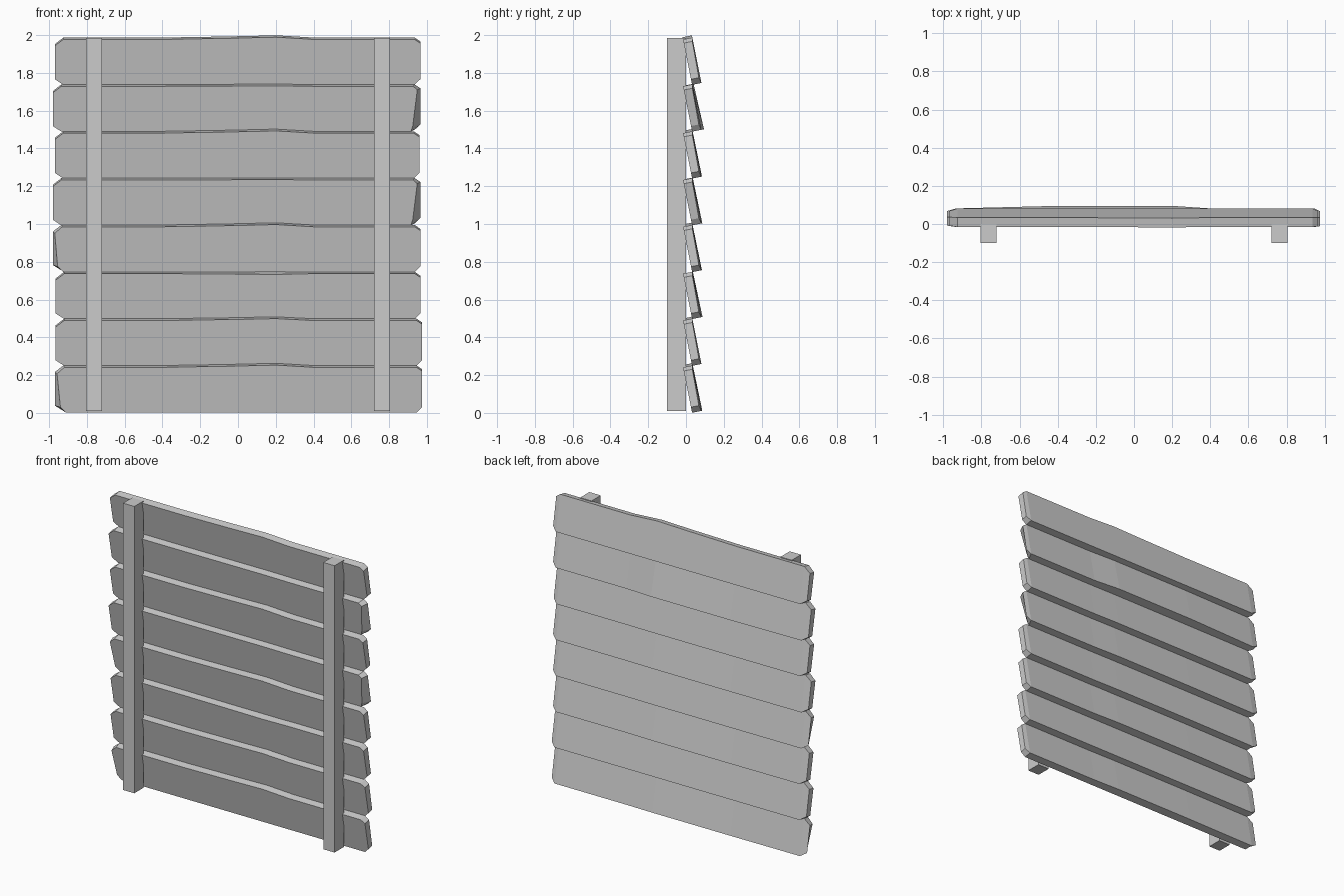
import bpy
import bmesh
from math import atan
from mathutils import Matrix, Vector

cube = bpy.data.objects.get("Cube")
if cube:
    bpy.data.objects.remove(cube, do_unlink=True)

grey = bpy.data.materials.new("weathered grey")
grey.use_nodes = True
grey.diffuse_color = (0.6, 0.6, 0.6, 1)
grey.node_tree.nodes["Principled BSDF"].inputs["Base Color"].default_value = (0.6, 0.6, 0.6, 1)

HEIGHT, THICK, PITCH = 0.245, 0.05, 0.248
TILT = Matrix.Rotation(atan(0.2), 4, "X")


def add_object(name, bm):
    bmesh.ops.recalc_face_normals(bm, faces=bm.faces[:])
    mesh = bpy.data.meshes.new(name)
    bm.to_mesh(mesh)
    bm.free()
    mesh.materials.append(grey)
    obj = bpy.data.objects.new(name, mesh)
    bpy.context.collection.objects.link(obj)
    return obj


def plank(name, z, left, right, bump, cut_left, cut_right, swell):
    """Rough board lofted along x, with clipped corners and a slight wave."""
    half = HEIGHT / 2
    # x, trim at bottom, trim at top, extra back thickness, front inset
    stations = [
        (left, 0.03, 0.035, -0.008, cut_left),
        (left + 0.045, 0, 0, 0, cut_left / 2),
        (-0.4, 0, 0, swell, 0),
        (-0.05, 0, -bump / 2, swell, 0),
        (0.2, 0, -bump, swell, 0),
        (0.4, 0, 0, 0, 0),
        (right - 0.03, 0, 0, 0, -cut_right / 2),
        (right, 0.03, 0.02, -0.008, -cut_right),
    ]
    bm = bmesh.new()
    rings = []
    for x, low, high, back, inset in stations:
        bottom, top = low - half, half - high
        y0, y1 = -THICK / 2, THICK / 2 + back
        corners = [(x + inset, y0, bottom), (x, y1, bottom),
                   (x, y1 - back / 2, top), (x + inset * 0.4, y0, top)]
        rings.append([bm.verts.new(TILT @ Vector(c)) for c in corners])
    for a, b in zip(rings, rings[1:]):
        for i in range(4):
            j = (i + 1) % 4
            bm.faces.new((a[i], a[j], b[j], b[i]))
    bm.faces.new(rings[0])
    bm.faces.new(rings[-1])
    add_object(name, bm).location = (0, 0.033, z)


# Overlapping boards from bottom to top: ends, wave, end cuts, back swell
boards = [
    (-0.97, 0.975, 0.012, 0.03, 0, 0.005),
    (-0.965, 0.975, 0.01, 0, 0, 0.0),
    (-0.965, 0.965, -0.004, 0, 0, 0.006),
    (-0.98, 0.965, 0.012, 0.025, 0, 0.003),
    (-0.98, 0.965, 0.002, 0, 0.04, 0.005),
    (-0.97, 0.96, 0.012, 0, 0, 0.003),
    (-0.98, 0.965, 0.002, 0, 0.04, 0.014),
    (-0.97, 0.965, 0.012, 0, 0, 0.0),
]
for i, board in enumerate(boards):
    plank(f"plank_{i + 1}", 0.126 + i * PITCH, *board)

# Upright posts on the front
for name, x in (("right_post", -0.763), ("left_post", 0.763)):
    bm = bmesh.new()
    bmesh.ops.create_cube(bm, size=1)
    bmesh.ops.scale(bm, vec=(0.086, 0.1, 1.975), verts=bm.verts)
    add_object(name, bm).location = (x, -0.05, 0.998)
